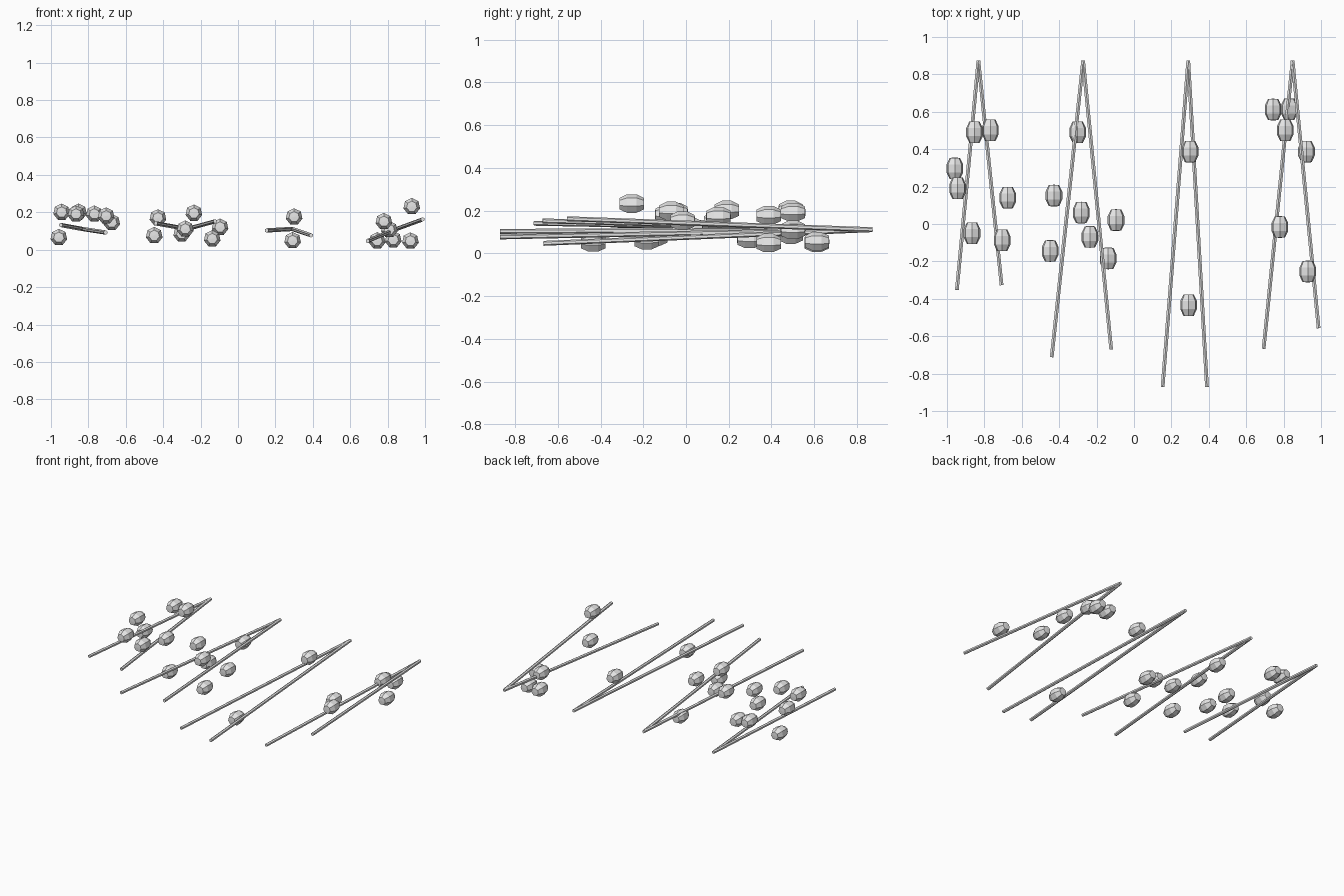
import bpy
from mathutils import Vector, Matrix

if "Cube" in bpy.data.objects:
    bpy.data.objects.remove(bpy.data.objects["Cube"], do_unlink=True)

grey = bpy.data.materials.new("light_grey")
grey.use_nodes = True
colour = (0.8, 0.8, 0.8, 1)
grey.diffuse_color = colour
grey.node_tree.nodes["Principled BSDF"].inputs["Base Color"].default_value = colour


def rod(name, a, b, radius=0.0115):
    """Thin six-sided rod from a to b."""
    a, b = Vector(a), Vector(b)
    d = b - a
    bpy.ops.mesh.primitive_cylinder_add(vertices=6, radius=radius, depth=d.length)
    ob = bpy.context.object
    ob.matrix_world = Matrix.Translation((a + b) / 2) @ d.to_track_quat('Z', 'Y').to_matrix().to_4x4()
    ob.name = name
    ob.data.materials.append(grey)


def bead(name, pos):
    """Faceted bead with blunt ends, stretched along y."""
    bpy.ops.mesh.primitive_uv_sphere_add(segments=7, ring_count=5, radius=1)
    ob = bpy.context.object
    for v in ob.data.vertices:
        v.co.z = max(-0.83, min(0.83, v.co.z))
    ob.data.transform(Matrix.Diagonal((0.048, 0.048, 0.07, 1)))
    ob.data.transform(Matrix.Rotation(1.5708, 4, 'X'))
    ob.location = pos
    ob.name = name
    ob.data.materials.append(grey)


# Each group: apex x, two rod ends, bead centres
groups = [
    (-0.832, [(-0.947, -0.352, 0.132), (-0.708, -0.327, 0.092)],
     [(-0.853, 0.491, 0.201), (-0.768, 0.501, 0.191), (-0.958, 0.297, 0.066),
      (-0.943, 0.191, 0.201), (-0.675, 0.141, 0.146), (-0.866, -0.049, 0.191),
      (-0.705, -0.087, 0.181)]),
    (-0.272, [(-0.44, -0.712, 0.141), (-0.122, -0.671, 0.152)],
     [(-0.301, 0.491, 0.086), (-0.428, 0.152, 0.171), (-0.282, 0.061, 0.111),
      (-0.096, 0.021, 0.121), (-0.236, -0.069, 0.196), (-0.448, -0.144, 0.076),
      (-0.138, -0.184, 0.059)]),
    (0.29, [(0.153, -0.871, 0.103), (0.39, -0.871, 0.077)],
     [(0.3, 0.387, 0.176), (0.292, -0.434, 0.049)]),
    (0.848, [(0.693, -0.667, 0.047), (0.987, -0.557, 0.162)],
     [(0.744, 0.612, 0.048), (0.83, 0.613, 0.054), (0.809, 0.501, 0.108),
      (0.922, 0.387, 0.047), (0.78, -0.016, 0.151), (0.929, -0.254, 0.231)]),
]

for g, (apex_x, ends, beads) in enumerate(groups, 1):
    for side, end in zip(("right", "left"), ends):
        rod(f"rod_{g}_{side}", (apex_x, 0.873, 0.111), end)
    for i, pos in enumerate(beads, 1):
        bead(f"bead_{g}_{i}", pos)
